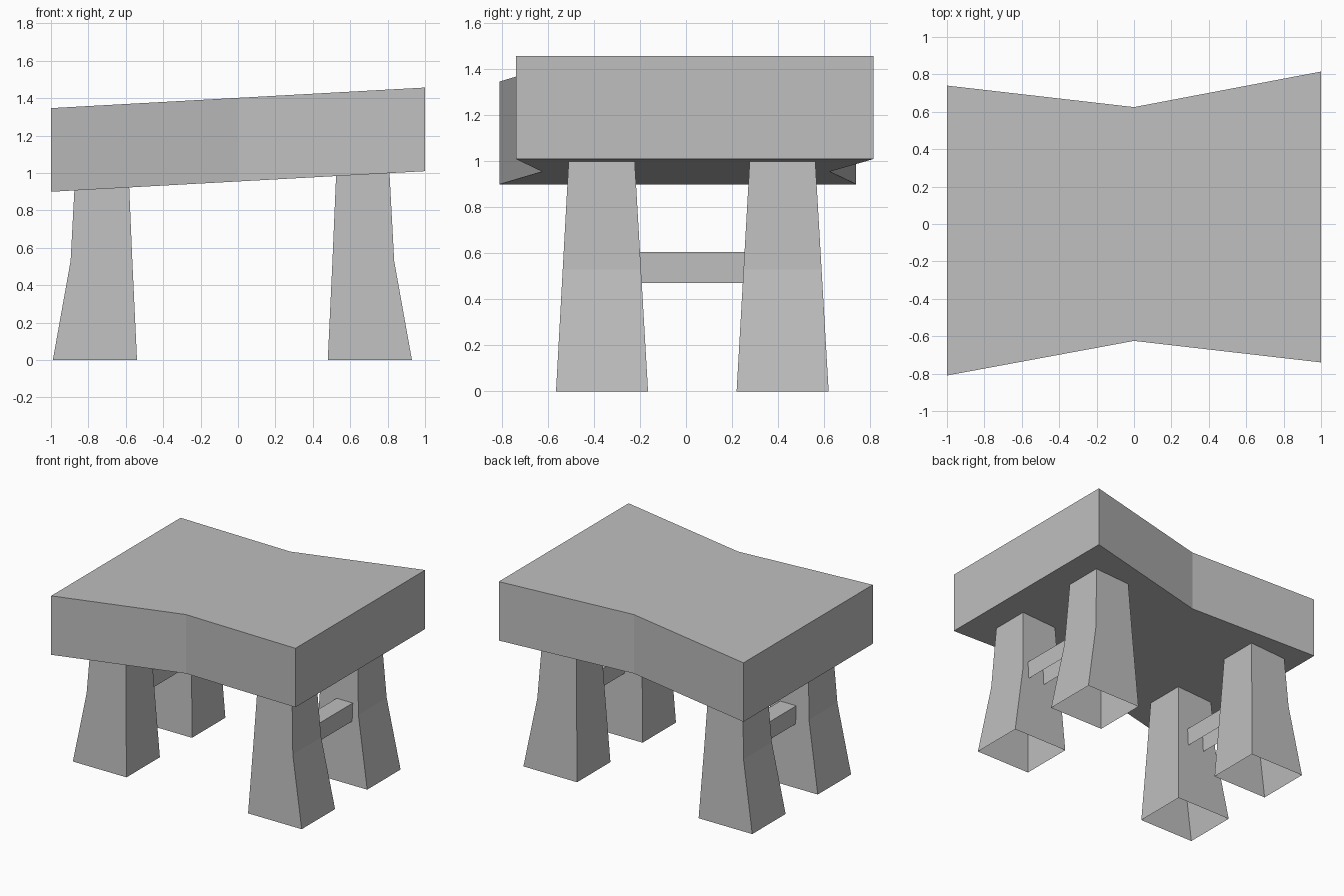
import bpy

cube = bpy.data.objects.get("Cube")
if cube:
    bpy.data.objects.remove(cube, do_unlink=True)

# Single stone grey material
GREY = (0.52, 0.52, 0.52, 1.0)
stone = bpy.data.materials.new("stone_grey")
stone.use_nodes = True
stone.diffuse_color = GREY
stone.node_tree.nodes["Principled BSDF"].inputs["Base Color"].default_value = GREY


def loft(name, rings, cap_start=False, cap_end=False, skip=()):
    """Join matching rings of points with flat sides, leaving out skipped sides."""
    n = len(rings[0])
    verts = [p for ring in rings for p in ring]
    faces = []
    for r in range(len(rings) - 1):
        for i in range(n):
            if i not in skip:
                j = (i + 1) % n
                faces.append((r * n + i, r * n + j, (r + 1) * n + j, (r + 1) * n + i))
    if cap_start:
        faces.append(tuple(reversed(range(n))))
    if cap_end:
        faces.append(tuple(range(len(verts) - n, len(verts))))
    mesh = bpy.data.meshes.new(name)
    mesh.from_pydata(verts, [], faces)
    mesh.materials.append(stone)
    obj = bpy.data.objects.new(name, mesh)
    bpy.context.collection.objects.link(obj)
    return obj


# Thick waisted top, sloping up towards +x
outline = [(-1, -0.81), (0, -0.625), (1, -0.74), (1, 0.815), (0, 0.625), (-1, 0.74)]
loft("table_top",
     [[(x, y, z + 0.055 * x) for x, y in outline] for z in (0.955, 1.402)],
     cap_start=True, cap_end=True)

# Hollow legs with a flared outer side: height, inner x, outer x
leg_profile = [(0, 0.51, 0.96), (0.53, 0.535, 0.865), (1.0, 0.555, 0.84)]
# Front and back y at the foot, then at the top
leg_depths = {"front": (-0.565, -0.165, -0.51, -0.223),
              "back": (0.22, 0.62, 0.277, 0.562)}

for side_name, side in (("left", 1), ("right", -1)):
    for end_name, (f0, b0, f1, b1) in leg_depths.items():
        rings = []
        for z, inner, outer in leg_profile:
            xa, xb = sorted((side * inner - 0.03, side * outer - 0.03))
            ya, yb = f0 + (f1 - f0) * z, b0 + (b1 - b0) * z
            rings.append([(xa, ya, z), (xb, ya, z), (xb, yb, z), (xa, yb, z)])
        loft(f"{end_name}_{side_name}_leg", rings, cap_end=True)

    # Rail between the front and back legs, open underneath
    xa, xb = sorted((side * 0.65, side * 0.785))
    section = [(xb, 0.47), (xb, 0.605), (xa, 0.605), (xa, 0.47)]
    loft(f"{side_name}_rail",
         [[(x, y, z) for x, z in reversed(section)] for y in (-0.205, 0.26)],
         skip=(3,))
